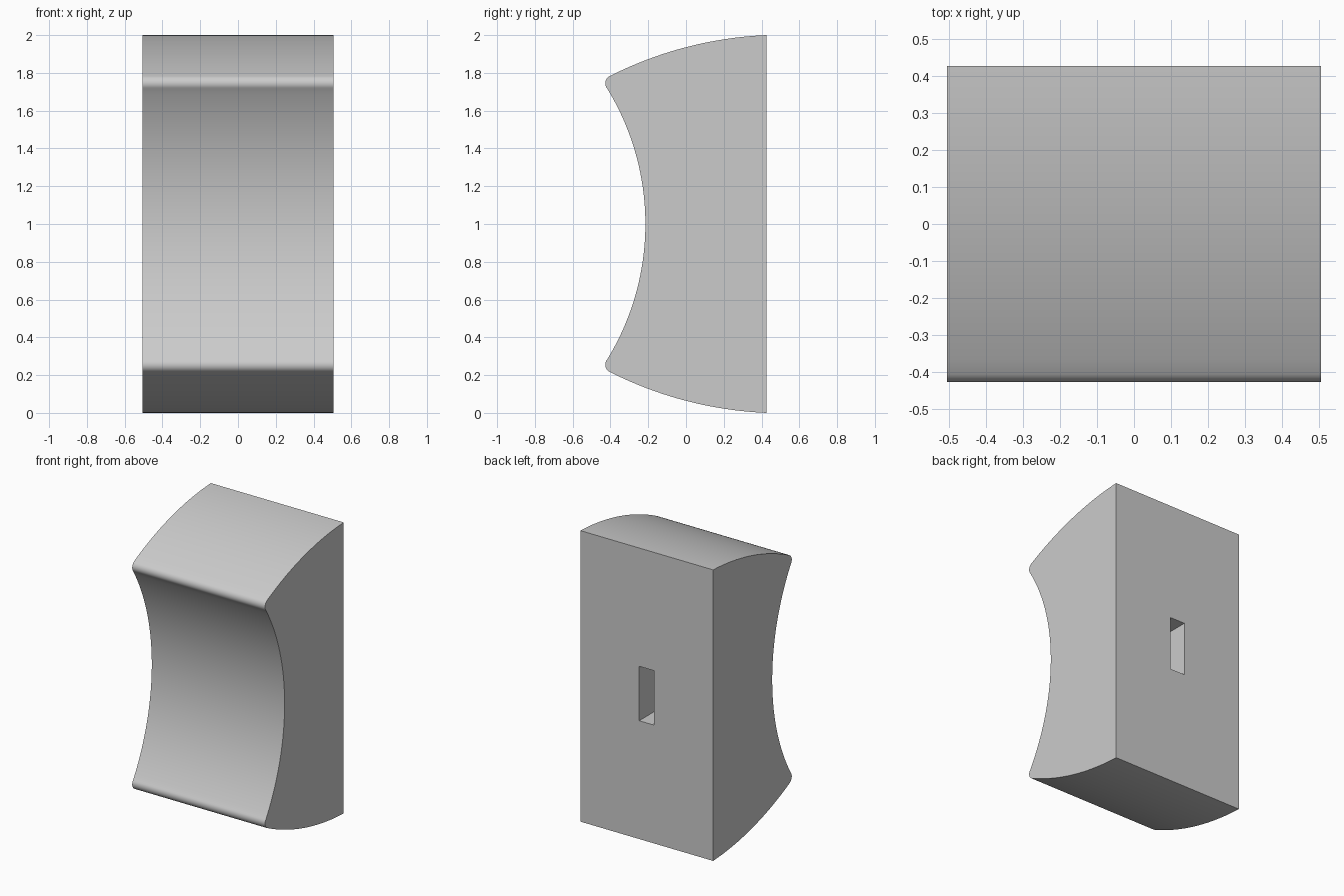
import bpy, bmesh, math
from mathutils import Vector

if "Cube" in bpy.data.objects:
    bpy.data.objects.remove(bpy.data.objects["Cube"])

HALF_W = 0.505
SLOT_W, SLOT_H, SLOT_DEPTH = 0.114, 0.374, 0.35
BACK = 0.427


def arc(a, m, b, n):
    """Points on the circle through a, m, b, running from a to b."""
    (ax, ay), (mx, my), (bx, by) = a, m, b
    d = 2 * (ax * (my - by) + mx * (by - ay) + bx * (ay - my))
    sa, sm, sb = ax * ax + ay * ay, mx * mx + my * my, bx * bx + by * by
    cx = (sa * (my - by) + sm * (by - ay) + sb * (ay - my)) / d
    cy = (sa * (bx - mx) + sm * (ax - bx) + sb * (mx - ax)) / d
    r = math.hypot(ax - cx, ay - cy)
    t0 = math.atan2(ay - cy, ax - cx)
    t1 = math.atan2(by - cy, bx - cx)
    dt = (t1 - t0 + math.pi) % (2 * math.pi) - math.pi
    return [(cx + r * math.cos(t0 + dt * i / n), cy + r * math.sin(t0 + dt * i / n))
            for i in range(n + 1)]


# Upper half of the side profile (y, z): crown, rounded lip, concave face
crown = arc((BACK, 2.0), (0.0, 1.936), (-0.406, 1.782), 20)
lip = arc((-0.406, 1.782), (-0.427, 1.752), (-0.416, 1.715), 8)
face = arc((-0.416, 1.715), (-0.215, 1.0), (-0.416, 0.285), 48)[:25]
upper = crown + lip[1:] + face[1:]
lower = [(y, 2 - z) for y, z in reversed(upper[:-1])]

# Body: profile extruded across the width
bm = bmesh.new()
side = bm.faces.new([bm.verts.new((-HALF_W, y, z)) for y, z in upper + lower])
ext = bmesh.ops.extrude_face_region(bm, geom=[side])
bmesh.ops.translate(bm, vec=Vector((2 * HALF_W, 0, 0)),
                    verts=[v for v in ext["geom"] if isinstance(v, bmesh.types.BMVert)])
bmesh.ops.recalc_face_normals(bm, faces=bm.faces)
mesh = bpy.data.meshes.new("body")
bm.to_mesh(mesh)
bm.free()
body = bpy.data.objects.new("body", mesh)
bpy.context.collection.objects.link(body)

# Blind mounting slot in the back
bpy.ops.mesh.primitive_cube_add(size=1, location=(0, BACK, 1))
cutter = bpy.context.object
cutter.name = "slot_cutter"
cutter.scale = (SLOT_W, 2 * SLOT_DEPTH, SLOT_H)
cutter.hide_render = True

bpy.ops.object.select_all(action='DESELECT')
bpy.context.view_layer.objects.active = body
body.select_set(True)
cut = body.modifiers.new("slot", 'BOOLEAN')
cut.operation = 'DIFFERENCE'
cut.solver = 'EXACT'
cut.object = cutter
bpy.ops.object.modifier_apply(modifier=cut.name)
bpy.data.objects.remove(cutter)
bpy.ops.object.shade_smooth_by_angle(angle=math.radians(30))
